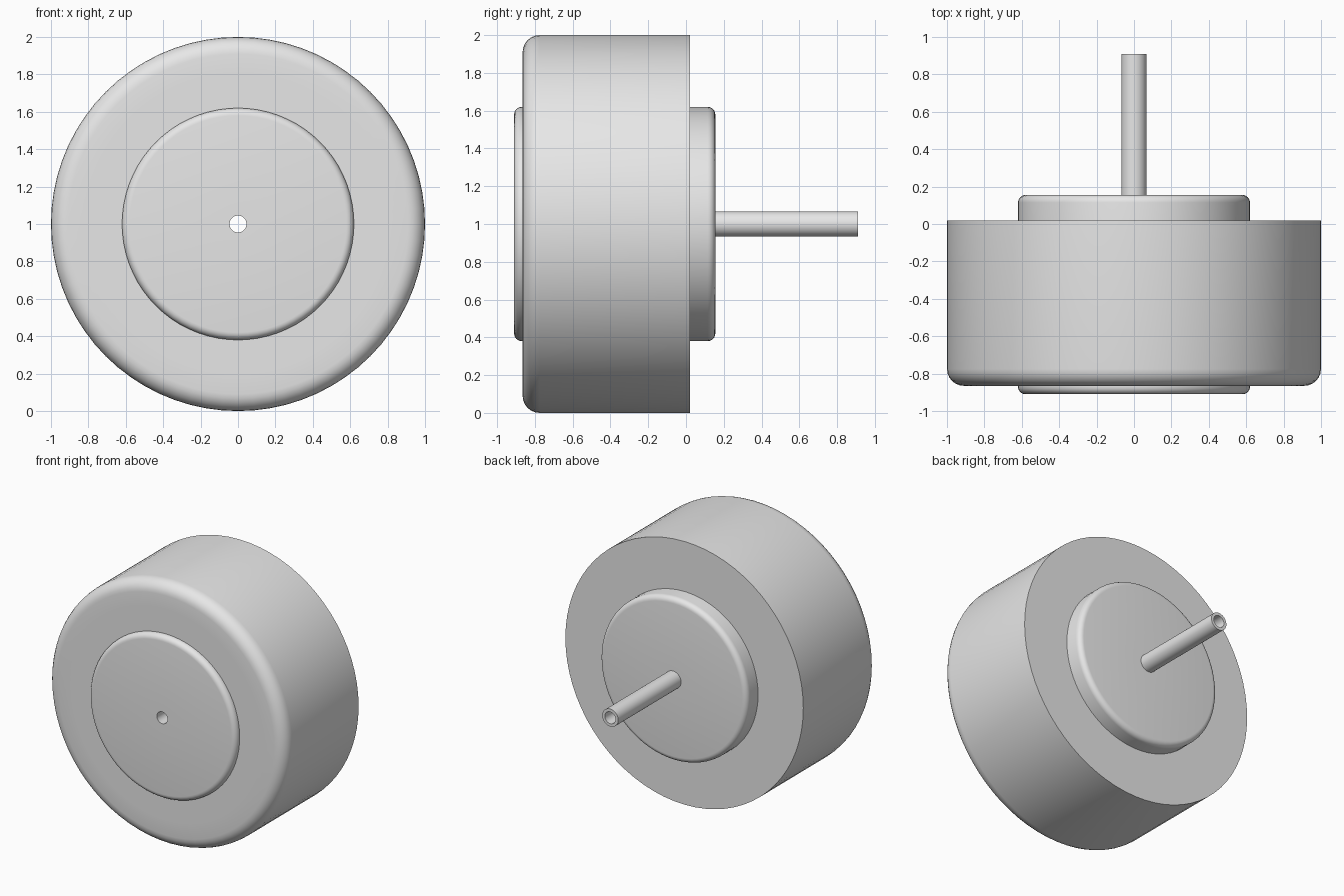
import bpy
import bmesh
import math

if "Cube" in bpy.data.objects:
    bpy.data.objects.remove(bpy.data.objects["Cube"], do_unlink=True)

GREY = (0.8, 0.8, 0.8, 1)
metal = bpy.data.materials.new("plain grey metal")
metal.use_nodes = True
metal.diffuse_color = GREY
metal.node_tree.nodes["Principled BSDF"].inputs["Base Color"].default_value = GREY

AXIS_Z = 1.0
BORE = 0.045


def corner(radius, y, size, start):
    """Quarter-round points, turning from the start angle; centre at (radius, y)."""
    steps = 6
    return [(radius + size * math.cos(start + i * math.pi / 2 / steps),
             y + size * math.sin(start + i * math.pi / 2 / steps))
            for i in range(steps + 1)]


def lathe(name, profile, sides):
    """Turn a closed (radius, y) profile around the horizontal y axis."""
    bm = bmesh.new()
    rings = []
    for i in range(sides):
        a = 2 * math.pi * i / sides
        rings.append([bm.verts.new((r * math.cos(a), y, AXIS_Z + r * math.sin(a)))
                      for r, y in profile])
    n = len(profile)
    for i in range(sides):
        here, there = rings[i], rings[(i + 1) % sides]
        for j in range(n):
            k = (j + 1) % n
            bm.faces.new((here[j], here[k], there[k], there[j]))
    bmesh.ops.recalc_face_normals(bm, faces=bm.faces)
    mesh = bpy.data.meshes.new(name)
    bm.to_mesh(mesh)
    bm.free()
    mesh.materials.append(metal)
    obj = bpy.data.objects.new(name, mesh)
    bpy.context.collection.objects.link(obj)
    bpy.ops.object.select_all(action='DESELECT')
    obj.select_set(True)
    bpy.context.view_layer.objects.active = obj
    bpy.ops.object.shade_smooth_by_angle(angle=math.radians(35))
    return obj


# Outer casing with a rounded front rim and a square back rim
FRONT, BACK, RIM = -0.865, 0.02, 0.09
lathe("casing",
      [(0.8, FRONT)]
      + corner(1 - RIM, FRONT + RIM, RIM, -math.pi / 2)
      + [(1, BACK), (0.8, BACK)], 72)

# Filling ring between the casing and the hub, flush with both ends
lathe("inner_ring",
      [(0.58, FRONT), (0.8, FRONT), (0.8, BACK), (0.58, BACK)], 72)

# Hub standing proud at both ends, with rounded edges
HUB, HUB_FRONT, HUB_BACK, EDGE = 0.62, -0.91, 0.155, 0.04
lathe("hub",
      [(BORE, HUB_FRONT)]
      + corner(HUB - EDGE, HUB_FRONT + EDGE, EDGE, -math.pi / 2)
      + corner(HUB - EDGE, HUB_BACK - EDGE, EDGE, 0)
      + [(BORE, HUB_BACK)], 72)

# Hollow shaft, its bore running through the hub
lathe("shaft",
      [(BORE, 0.1), (0.067, 0.1), (0.067, 0.91), (BORE, 0.91)], 72)
